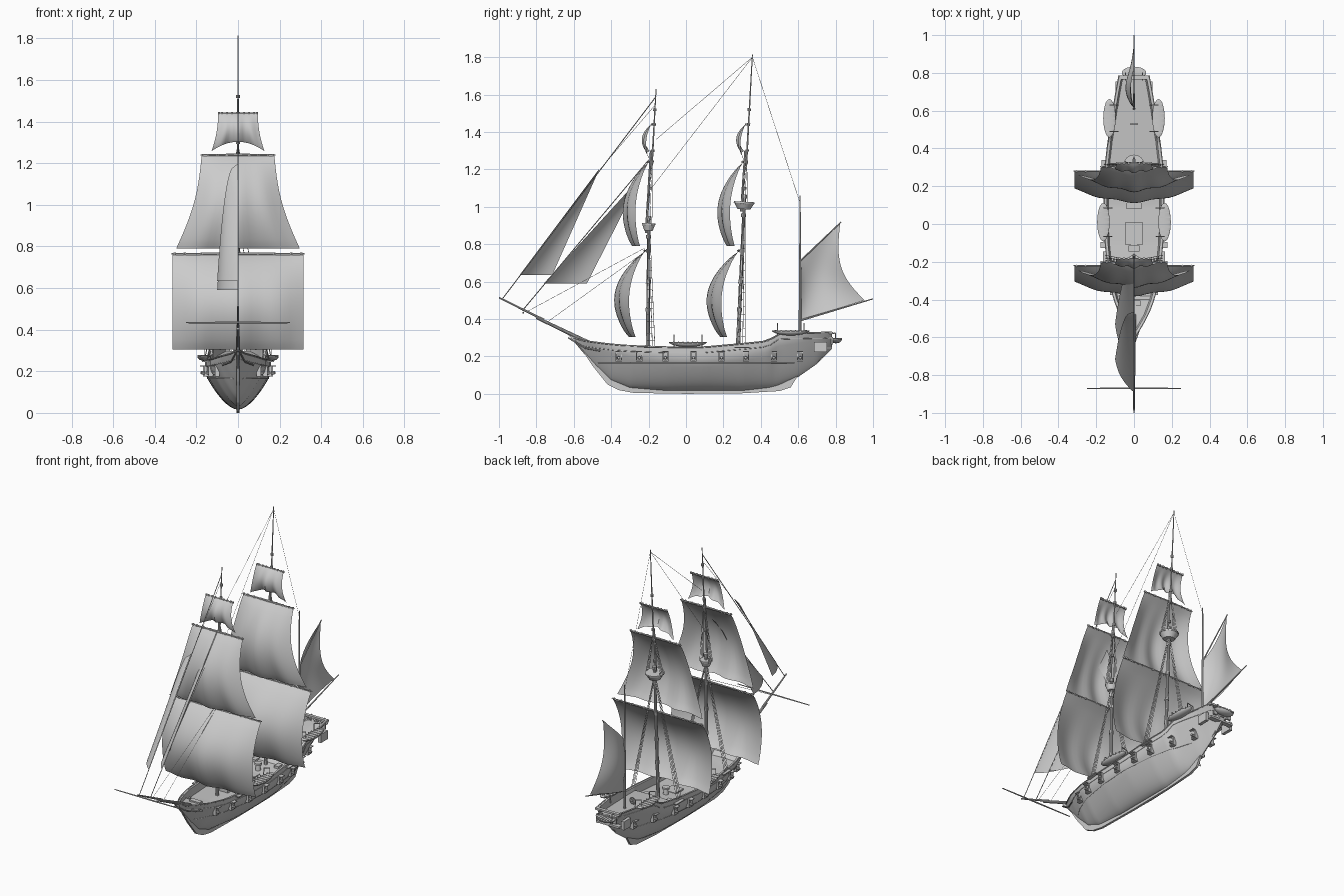
import bpy, bmesh, math
from mathutils import Vector, Matrix

if "Cube" in bpy.data.objects:
    bpy.data.objects.remove(bpy.data.objects["Cube"])
V = Vector

def finish(bm, name, smooth=True):
    bmesh.ops.recalc_face_normals(bm, faces=bm.faces)
    me = bpy.data.meshes.new(name)
    bm.to_mesh(me)
    bm.free()
    if smooth:
        for p in me.polygons:
            p.use_smooth = True
        me.set_sharp_from_angle(angle=math.radians(35))
    ob = bpy.data.objects.new(name, me)
    bpy.context.collection.objects.link(ob)
    return ob

def grid(name, rows, cap=False):
    bm = bmesh.new()
    vs = [[bm.verts.new(p) for p in r] for r in rows]
    for a, b in zip(vs, vs[1:]):
        for i in range(len(a) - 1):
            bm.faces.new((a[i], a[i + 1], b[i + 1], b[i]))
    if cap:
        bm.faces.new(vs[-1])
    return finish(bm, name)

def rods(name, segs, n=6):
    bm = bmesh.new()
    for a, b, r1, r2 in segs:
        a, b = V(a), V(b)
        d = b - a
        m = Matrix.Translation((a + b) / 2) @ d.to_track_quat('Z', 'Y').to_matrix().to_4x4()
        bmesh.ops.create_cone(bm, cap_ends=True, segments=n, radius1=r1, radius2=r2, depth=d.length, matrix=m)
    return finish(bm, name)

def boxes(name, items):
    bm = bmesh.new()
    for c, s in items:
        bmesh.ops.create_cube(bm, size=1, matrix=Matrix.Translation(c) @ Matrix.Diagonal((*s, 1)))
    return finish(bm, name, False)

def path(pts, r):
    return [(a, b, r, r) for a, b in zip(pts, pts[1:])]

# Hull stations: y, half width, keel z, rail z
ST = [(-.60, .004, .28, .30), (-.55, .035, .22, .285), (-.48, .075, .145, .275), (-.40, .105, .07, .265),
      (-.30, .132, .03, .257), (-.10, .152, .015, .25), (.10, .158, .015, .25), (.30, .153, .015, .268),
      (.44, .137, .03, .282), (.49, .128, .04, .322), (.60, .112, .09, .325), (.70, .095, .16, .327), (.78, .08, .24, .33)]

def station(y):
    y = min(max(y, -.6), .78)
    for a, b in zip(ST, ST[1:]):
        if y <= b[0]:
            t = (y - a[0]) / (b[0] - a[0])
            return [p + (q - p) * t for p, q in zip(a[1:], b[1:])]
    return ST[-1][1:]

def hull_x(y, z):
    w, zk, zr = station(y)
    s = min(max((z - zk) / (zr - zk), 0), 1)
    e = min(1, abs(y - .08) / .6) ** 2
    return w * min(1, s / (.72 + .28 * e)) ** (.58 + .3 * e)

rows = []
for i in range(70):
    y = -.6 + 1.38 * i / 69
    w, zk, zr = station(y)
    deck = .25 + .1 * (y - .31) if y > .31 else zr - (.02 if y < -.38 else .045)
    half = [(hull_x(y, zk + (zr - zk) * (k / 12) ** 1.5), zk + (zr - zk) * (k / 12) ** 1.5) for k in range(13)]
    half += [(max(w - .014, 0), zr), (max(w - .022, 0), deck), (0, deck + .003)]
    rows.append([V((x, y, z)) for x, z in half[::-1]] + [V((-x, y, z)) for x, z in half[1:-1]] + [V((0, y, deck + .003))])
hull = grid("hull", rows, True)

# Keel, stem and rudder as one thin plate
prof = [(-.63, .315), (-.56, .24), (-.50, .15), (-.46, .10), (-.42, .05), (-.36, .02), (-.28, .005), (0, 0), (.3, .003),
        (.5, .015), (.56, .035), (.60, .10), (.73, .19), (.73, .23), (.5, .07), (0, .05), (-.3, .06), (-.5, .2), (-.56, .29)]
bm = bmesh.new()
f = bm.faces.new([bm.verts.new((-.007, y, z)) for y, z in prof])
ext = bmesh.ops.extrude_face_region(bm, geom=[f])
bmesh.ops.translate(bm, vec=(.014, 0, 0), verts=[g for g in ext["geom"] if isinstance(g, bmesh.types.BMVert)])
finish(bm, "keel_plate", False)

# Wales, rails, gun ports and guns on both sides
wales, ports, guns = [], [], []
for s in (-1, 1):
    for fz, y0, y1, r in ((lambda y: .165, -.47, .58, .002),
                          (lambda y: station(y)[2] - .03, -.56, .76, .002),
                          (lambda y: station(y)[2], -.60, .78, .004)):
        ys = [y0 + (y1 - y0) * i / 30 for i in range(31)]
        wales += path([(s * hull_x(y, fz(y)), y, fz(y)) for y in ys], r)
    wales += path([(s * .004, -.63, .30), (s * .035, -.54, .245), (s * .075, -.46, .23)], .004)
    for y in (-.36, -.25, -.11, .04, .19, .32, .47, .61):
        x = hull_x(y, .2)
        for dy, dz, sy, sz in ((-.014, 0, .005, .05), (.014, 0, .005, .05), (0, .023, .033, .006), (0, -.023, .033, .006)):
            ports.append(((s * x, y + dy, .2 + dz), (.022, sy, sz)))
        ports.append(((s * (x + .014), y, .226), (.026, .032, .004)))
        guns.append(((s * (x - .03), y, .193), (s * (x + .025), y, .193), .01, .007))
rods("wales_and_rails", wales)
boxes("gun_ports", ports)
rods("guns", guns, 8)

# Stern galleries and windows
boxes("stern_gallery", [((0, .765, .245), (.16, .03, .012)), ((0, .775, .325), (.17, .02, .012))] +
      [((x, .78, .285), (.025, .012, .04)) for x in (-.05, 0, .05)] +
      [((s * .087, .72, z), (.02, .07, h)) for s in (-1, 1) for z, h in ((.25, .04), (.228, .008), (.274, .008))])

# Deck fittings
boxes("deck_fittings", [((0, -.05, .21), (.09, .12, .012)), ((0, .12, .21), (.08, .08, .012)), ((0, -.13, .22), (.06, .03, .03)),
                        ((0, -.42, .25), (.07, .03, .02)),
                        ((-.08, .29, .225), (.03, .05, .02)), ((.08, .29, .225), (.03, .05, .02))])
rods("capstan", [((0, .2, .2), (0, .2, .25), .018, .012), ((0, .2, .25), (0, .2, .262), .022, .022)], 12)
wheel = [V((.02 * math.cos(a), .53, .3 + .02 * math.sin(a))) for a in [i * math.pi / 5 for i in range(11)]]
rods("steering_wheel", path(wheel, .003) + [((0, .53, .3), p, .002, .002) for p in wheel[:10]])

# Masts, tops, yards, shrouds and square sails
def sail(name, tl, tr, bl, br, off, n=20):
    tl, tr, bl, br = V(tl), V(tr), V(bl), V(br)
    return grid(name, [[tl.lerp(tr, i / n).lerp(bl.lerp(br, i / n), j / n) + V(off(i / n, j / n))
                        for i in range(n + 1)] for j in range(n + 1)])

def mast_set(name, pts, top, top_r, dmid):
    # pts: three (y, z) points up the mast
    def my(z):
        a, b = (pts[0], pts[1]) if z < pts[1][1] else (pts[1], pts[2])
        return a[0] + (b[0] - a[0]) * (z - a[1]) / (b[1] - a[1])
    P = lambda z, x=0, d=0: V((x, my(z) + d, z))
    zt = pts[2][1]
    segs = [(P(pts[0][1]), P(top + .04), .011, .008), (P(top - .03, 0, -.013), P(1.3, 0, -.01), .007, .005),
            (P(1.22), P(zt), .005, .0025)]
    segs += [(P(z - .01), P(z + .01), .013, .013) for z in (.45, .6, .765, top - .05, top + .05)]
    segs += [(P(z - .007), P(z + .007), .009, .009) for z in (1.1, 1.24, 1.3, 1.44, 1.52)]
    rods(name + "_mast", segs, 10)
    rods(name + "_fighting_top", [(P(top - .018), P(top + .014), top_r * .62, top_r * .95),
                                  (P(top + .014), P(top + .022), top_r, top_r)], 16)
    yards = []
    for z, w, d in ((.765, .32, -.02), (1.24, .18, -.02), (1.44, .096, -.012)):
        for s in (-1, 1):
            yards.append((P(z, 0, d), P(z, s * w, d), .007 if w > .1 else .004, .003))
            yards += [(P(z - .005, s * w * k, d), P(z + .005, s * w * k, d), .006, .006) for k in (.3, .55, .8, .95)]
    rods(name + "_yards", yards)
    rig, chain = [], []
    for s in (-1, 1):
        feet = []
        for k in range(4):
            y = my(.3) + .01 + .014 * (k - 1)
            foot = V((s * (hull_x(y, .25) + .006), y, station(y)[2]))
            head = P(top - .03, s * .008, .004 * (k - 1))
            feet.append((foot, head))
            rig.append((foot, head, .0016, .0013))
            rig.append((P(top + .01, s * top_r * .9, .012 * (k - 1.5)), P(1.27, s * .004), .0013, .0013))
        for t in range(1, 16):
            rig.append((feet[0][0].lerp(feet[0][1], t / 18), feet[3][0].lerp(feet[3][1], t / 18), .001, .001))
        y = my(.3) + .02
        chain.append(((s * (hull_x(y, .25) + .008), y, .248), (.024, .08, .006)))
    rods(name + "_shrouds", rig, 4)
    boxes(name + "_channels", chain)
    wave = lambda u: .012 * math.cos(u * math.pi * 6)
    def bulge(edge, mid, foot, pinch=0, arch=0):
        def f(u, v):
            q = 1 - (2 * u - 1) ** 2
            b = max(0, math.sin(math.pi * v ** .95)) ** .85
            y = -b * (edge + (mid - edge) * q) - foot * q * v + wave(u) * v * q
            return (-(2 * u - 1) * pinch * math.sin(math.pi * v), y, arch * q * v)
        return f
    for part, z0, w0, d0, z1, w1, d1, fn in (
            ("course", .76, .315, -.02, .305, .315, dmid, bulge(.058, .118, .025)),
            ("topsail", 1.235, .175, -.02, .79, .297, dmid + .02, bulge(.045, .09, .03, .025)),
            ("topgallant", 1.44, .095, -.015, 1.258, .127, -.02, bulge(.02, .033, .006, .008, .045))):
        y0, y1 = my(z0) + d0, my(z1) + d1
        sail(name + "_" + part, (-w0, y0, z0), (w0, y0, z0), (-w1, y1, z1), (w1, y1, z1), fn)

mast_set("fore", [(-.205, .2), (-.2, .9), (-.16, 1.63)], .89, .036, -.065)
mast_set("main", [(.275, .2), (.31, 1.0), (.355, 1.815)], 1.005, .056, -.06)
rods("mizzen_mast", [((0, .61, .26), (0, .61, .72), .008, .006), ((0, .61, .72), (0, .61, 1.06), .005, .003)], 10)

# Bowsprit, its cross yard, gaff and boom
rods("bowsprit", [((0, -.48, .255), (0, -.8, .408), .011, .008), ((0, -.76, .395), (0, -1, .515), .007, .004)], 10)
rods("bowsprit_yard", [((0, -.87, .434), (s * .25, -.87, .434), .005, .003) for s in (-1, 1)])
rods("gaff_and_boom", [((0, .61, .71), (0, .83, .92), .004, .003), ((0, .61, .392), (0, 1, .508), .005, .003)])

# Triangular jibs and the aft spanker
jib = lambda u, v: (-.1 * u ** .8 * v ** .37 - .015 * math.sin(math.pi * u) * v, 0, 0)
sail("outer_jib", (0, -.466, 1.2), (0, -.464, 1.2), (0, -.89, .635), (0, -.715, .635), jib)
sail("inner_jib", (0, -.241, 1.16), (0, -.239, 1.16), (0, -.76, .59), (0, -.53, .59), jib)
sail("spanker", (0, .615, .715), (0, .825, .915), (0, .615, .395), (0, .955, .5),
     lambda u, v: (-.045 * math.sin(math.pi * u ** .8) * (.4 + .6 * math.sin(math.pi * v)),
                   -.06 * u * u * math.sin(math.pi * v), -.03 * u * u * math.sin(math.pi * v)))

# Stays: thicker ones carry the jibs
stays = [((-.16, 1.59), (-.98, .51), .0025), ((-.2, 1.25), (-.875, .445), .0025), ((-.16, 1.36), (.355, 1.8), .001),
         ((-.2, 1.08), (.355, 1.8), .001), ((.355, 1.8), (.61, 1.02), .001), ((-.22, .78), (-.85, .44), .001),
         ((-.22, .76), (-.74, .385), .001), ((-.16, 1.55), (-.46, 1.2), .001)]
rods("stays", [((0, *a), (0, *b), r, r) for a, b, r in stays], 4)

# Ship's boats with davits
def boat(name, c, half, turn=0):
    bm = bmesh.new()
    bmesh.ops.create_uvsphere(bm, u_segments=20, v_segments=10, radius=1)
    for v in bm.verts:
        x, y, z = v.co
        z = z * (.02 if z < 0 else .007)
        v.co = V((x * .033, y * half, z + .006 * y * y))
    for t in (-.75, -.5, -.25, 0, .25, .5, .75):
        bmesh.ops.create_cube(bm, size=1, matrix=Matrix.Translation((0, half * t, .004)) @
                              Matrix.Diagonal((.066 * math.sqrt(1 - t * t), .006, .01, 1)))
    bmesh.ops.transform(bm, matrix=Matrix.Translation(c) @ Matrix.Rotation(turn, 4, 'Z'), verts=bm.verts)
    finish(bm, name)

davits = []
for s, side in ((-1, "left"), (1, "right")):
    for part, x, y, z, d in (("waist", .162, .01, .27, .075), ("quarter", .13, .56, .332, .07)):
        boat(f"{part}_boat_{side}", (s * x, y, z), .102)
        for k in (-d, d):
            davits += path([(s * (x - .045), y + k, z - .03), (s * (x - .04), y + k, z + .035), (s * x, y + k, z + .045)], .003)
            davits.append(((s * x, y + k, z + .045), (s * x, y + k, z), .0015, .0015))
    davits += path([(s * .045, .76, .32), (s * .045, .80, .325), (s * .045, .80, .29)], .003)
boat("stern_boat", (0, .80, .29), .065, math.pi / 2)
rods("davits", davits)
